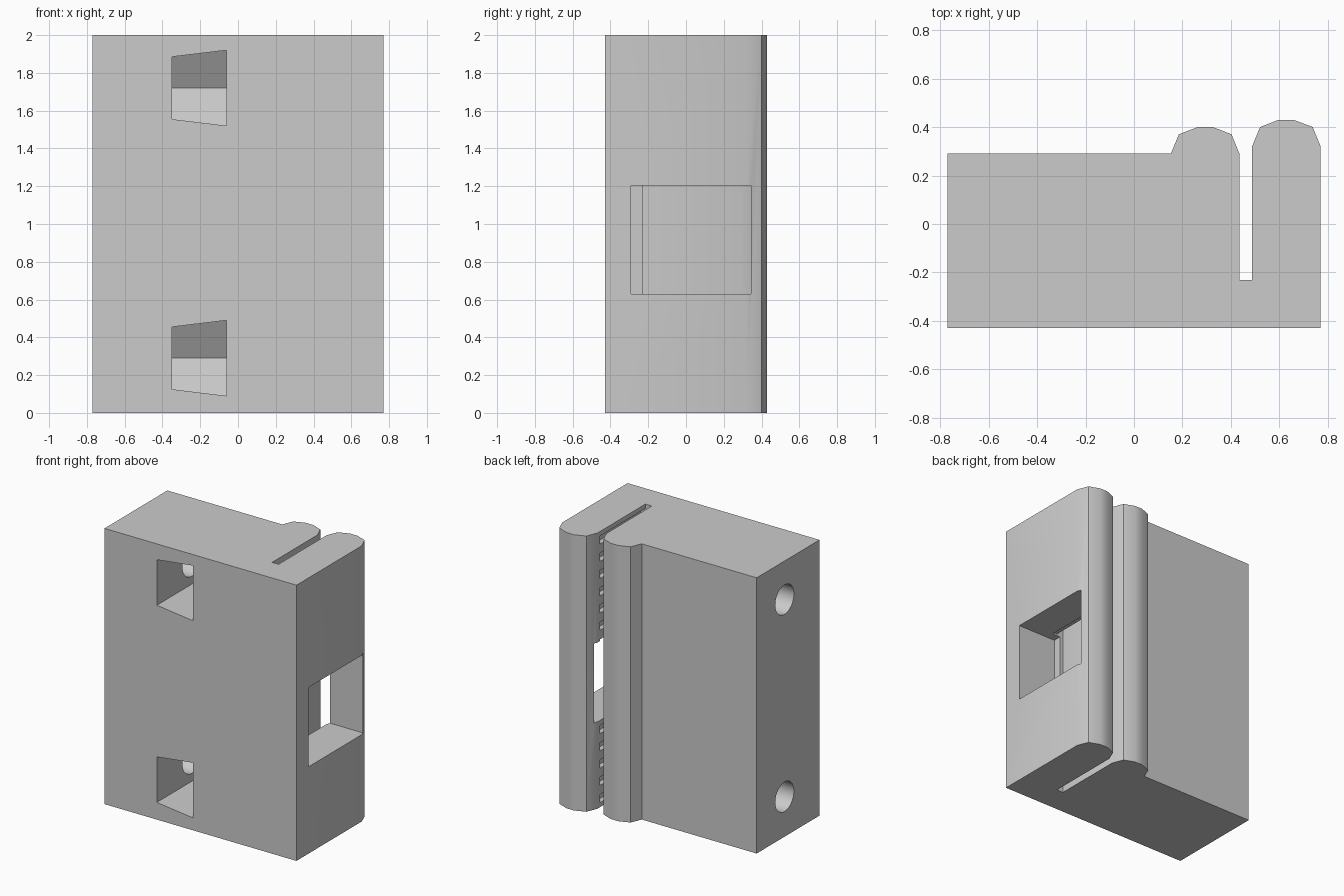
import bpy, bmesh
import math
from mathutils import Matrix

if "Cube" in bpy.data.objects:
    bpy.data.objects.remove(bpy.data.objects["Cube"], do_unlink=True)

grey = bpy.data.materials.new("light_grey_plastic")
grey.use_nodes = True
grey.diffuse_color = (0.6, 0.6, 0.6, 1)
grey.node_tree.nodes["Principled BSDF"].inputs["Base Color"].default_value = (0.6, 0.6, 0.6, 1)


def loft(bm, start, end):
    """Closed solid between two matching outlines of 3D points."""
    a = [bm.verts.new(p) for p in start]
    b = [bm.verts.new(p) for p in end]
    bm.faces.new(a)
    bm.faces.new(b)
    for i in range(len(a)):
        j = (i + 1) % len(a)
        bm.faces.new((a[i], a[j], b[j], b[i]))


def box(bm, x, y, z):
    ring = [(x[0], y[0]), (x[1], y[0]), (x[1], y[1]), (x[0], y[1])]
    loft(bm, [(*p, z[0]) for p in ring], [(*p, z[1]) for p in ring])


def make_object(name, bm):
    bmesh.ops.recalc_face_normals(bm, faces=bm.faces)
    mesh = bpy.data.meshes.new(name)
    bm.to_mesh(mesh)
    bm.free()
    mesh.materials.append(grey)
    obj = bpy.data.objects.new(name, mesh)
    bpy.context.collection.objects.link(obj)
    return obj


def cut(target, name, bm):
    cutter = make_object(name, bm)
    cutter.hide_render = True
    mod = target.modifiers.new(name, 'BOOLEAN')
    mod.operation, mod.solver, mod.object = 'DIFFERENCE', 'EXACT', cutter
    bpy.context.view_layer.objects.active = target
    bpy.ops.object.modifier_apply(modifier=mod.name)
    bpy.data.objects.remove(cutter, do_unlink=True)


# Body: block with two rounded lips either side of a deep slot
profile = [(-0.77, -0.43), (0.77, -0.43),
           (0.77, 0.32), (0.737, 0.40), (0.657, 0.43), (0.597, 0.43), (0.52, 0.40), (0.487, 0.32),
           (0.487, -0.23), (0.435, -0.23),
           (0.435, 0.29), (0.402, 0.37), (0.325, 0.40), (0.263, 0.40), (0.185, 0.37), (0.152, 0.29),
           (-0.77, 0.29)]
bm = bmesh.new()
loft(bm, [(x, y, 0) for x, y in profile], [(x, y, 2) for x, y in profile])
body = make_object("clamp_block", bm)

# Row of tooth grooves in the inner wall of the outer lip
bm = bmesh.new()
for i in range(16):
    z = 0.0625 + i * 0.125
    box(bm, (0.46, 0.525), (-0.229, 0.29), (z - 0.03, z + 0.03))
cut(body, "tooth_grooves", bm)

# Square window through the outer lip
bm = bmesh.new()
box(bm, (0.46, 0.9), (-0.29, 0.345), (0.63, 1.205))
cut(body, "side_window", bm)

# Tapered nut pockets, open at the front, each on a cross screw hole
AXIS_Y = -0.03
for z in (0.29, 1.72):
    def section(x, h):
        flat = AXIS_Y + h * math.tan(math.pi / 6)
        return [(x, -0.6, z - h), (x, flat, z - h),
                (x, AXIS_Y + h / math.cos(math.pi / 6), z),
                (x, flat, z + h), (x, -0.6, z + h)]
    bm = bmesh.new()
    loft(bm, section(-0.35, 0.165), section(-0.06, 0.2))
    cut(body, "nut_pocket", bm)

    bm = bmesh.new()
    place = Matrix.Translation((-0.4, AXIS_Y, z)) @ Matrix.Rotation(math.pi / 2, 4, 'Y')
    bmesh.ops.create_cone(bm, cap_ends=True, segments=32, radius1=0.107,
                          radius2=0.107, depth=1.0, matrix=place)
    cut(body, "screw_hole", bm)

# Smooth shading that keeps the hard edges
bpy.ops.object.select_all(action='DESELECT')
body.select_set(True)
bpy.context.view_layer.objects.active = body
bpy.ops.object.shade_smooth_by_angle(angle=math.radians(30))
